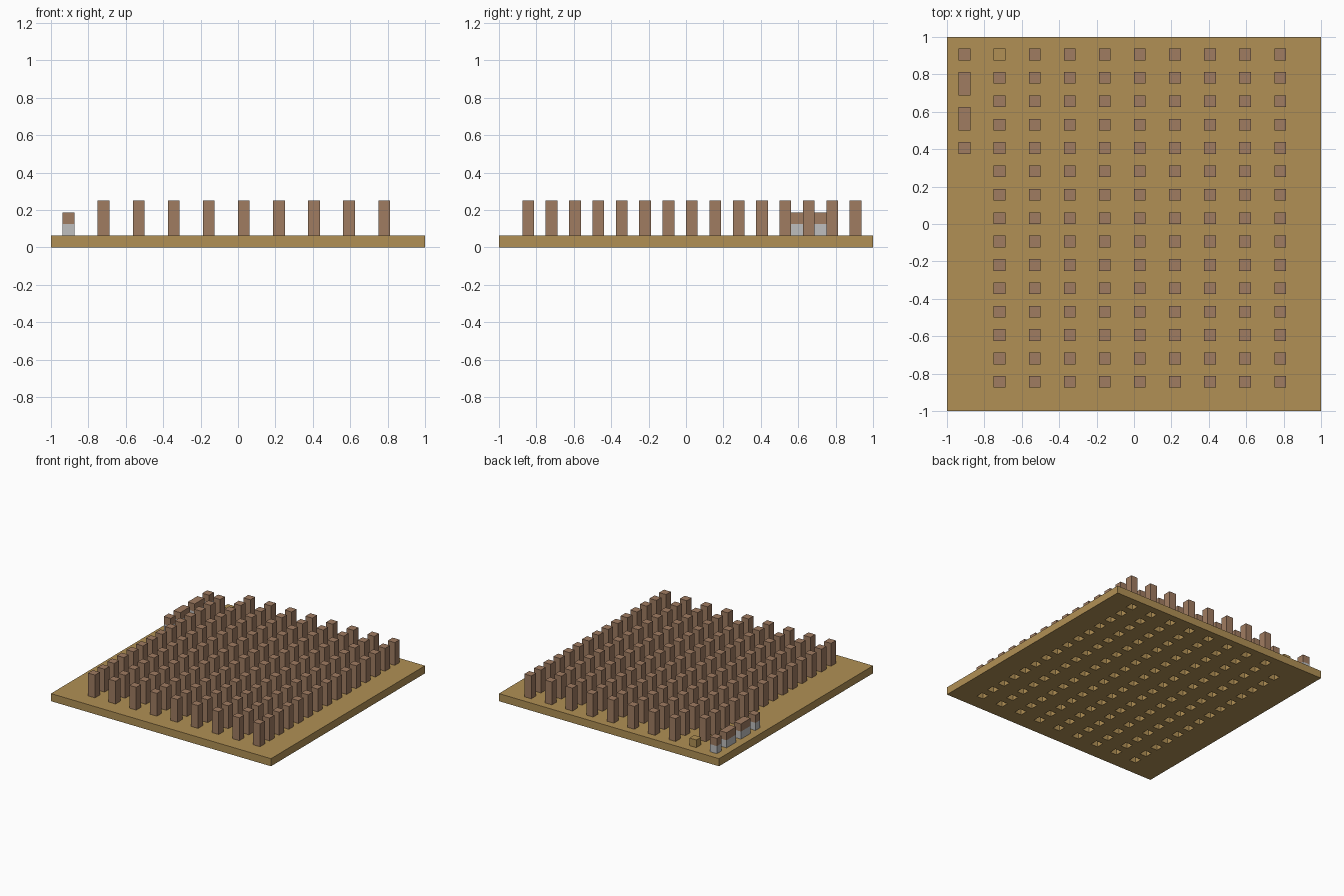
import bpy
import bmesh
from mathutils import Matrix, Vector

default = bpy.data.objects.get("Cube")
if default:
    bpy.data.objects.remove(default, do_unlink=True)

N = 32          # cells along each side of the board
U = 2 / N       # size of one cell


def material(name, rgb):
    mat = bpy.data.materials.new(name)
    mat.use_nodes = True
    mat.diffuse_color = (*rgb, 1)
    mat.node_tree.nodes["Principled BSDF"].inputs["Base Color"].default_value = (*rgb, 1)
    return mat


tan = material("tan board", (0.44, 0.28, 0.09))
brown = material("brown wood", (0.35, 0.20, 0.12))
grey = material("light grey", (0.52, 0.52, 0.52))


def finish(name, bm, mat):
    mesh = bpy.data.meshes.new(name)
    bm.to_mesh(mesh)
    bm.free()
    mesh.materials.append(mat)
    obj = bpy.data.objects.new(name, mesh)
    bpy.context.collection.objects.link(obj)
    return obj


def blocks(name, cells, level, height, mat):
    """Boxes on (column, row, length in rows) cells, rows counted from the back."""
    bm = bmesh.new()
    for col, row, length in cells:
        centre = Vector((-1 + (col + 0.5) * U, 1 - (row + length / 2) * U, (level + height / 2) * U))
        size = Vector((1, length, height)) * U
        bmesh.ops.create_cube(bm, size=1, matrix=Matrix.LocRotScale(centre, None, size))
    return finish(name, bm, mat)


# Peg positions: regular lattice, with one place left empty in the back corner
empty = (4, 1)
pegs = [(c, r) for c in range(4, 29, 3) for r in range(1, 30, 2) if (c, r) != empty]

# Board with a square hole beneath every peg
holes = set(pegs)
bm = bmesh.new()
bmesh.ops.create_grid(bm, x_segments=N, y_segments=N, size=1)
cut = []
for f in bm.faces:
    c = f.calc_center_median()
    if (int((c.x + 1) / U), int((1 - c.y) / U)) in holes:
        cut.append(f)
bmesh.ops.delete(bm, geom=cut, context="FACES")
board = finish("board", bm, tan)
thick = board.modifiers.new("thickness", "SOLIDIFY")
thick.thickness = U
thick.offset = 1

# Tall pegs and the loose plug at the empty place
blocks("pegs", [(c, r, 1) for c, r in pegs], 1, 3, brown)
blocks("loose_plug", [(*empty, 1)], 1, 1, tan)

# Side row of short two-tone blocks
side = [(1, 1, 1), (1, 3, 2), (1, 6, 2), (1, 9, 1)]
blocks("side_block_bases", side, 1, 1, grey)
blocks("side_block_tops", side, 2, 1, brown)
